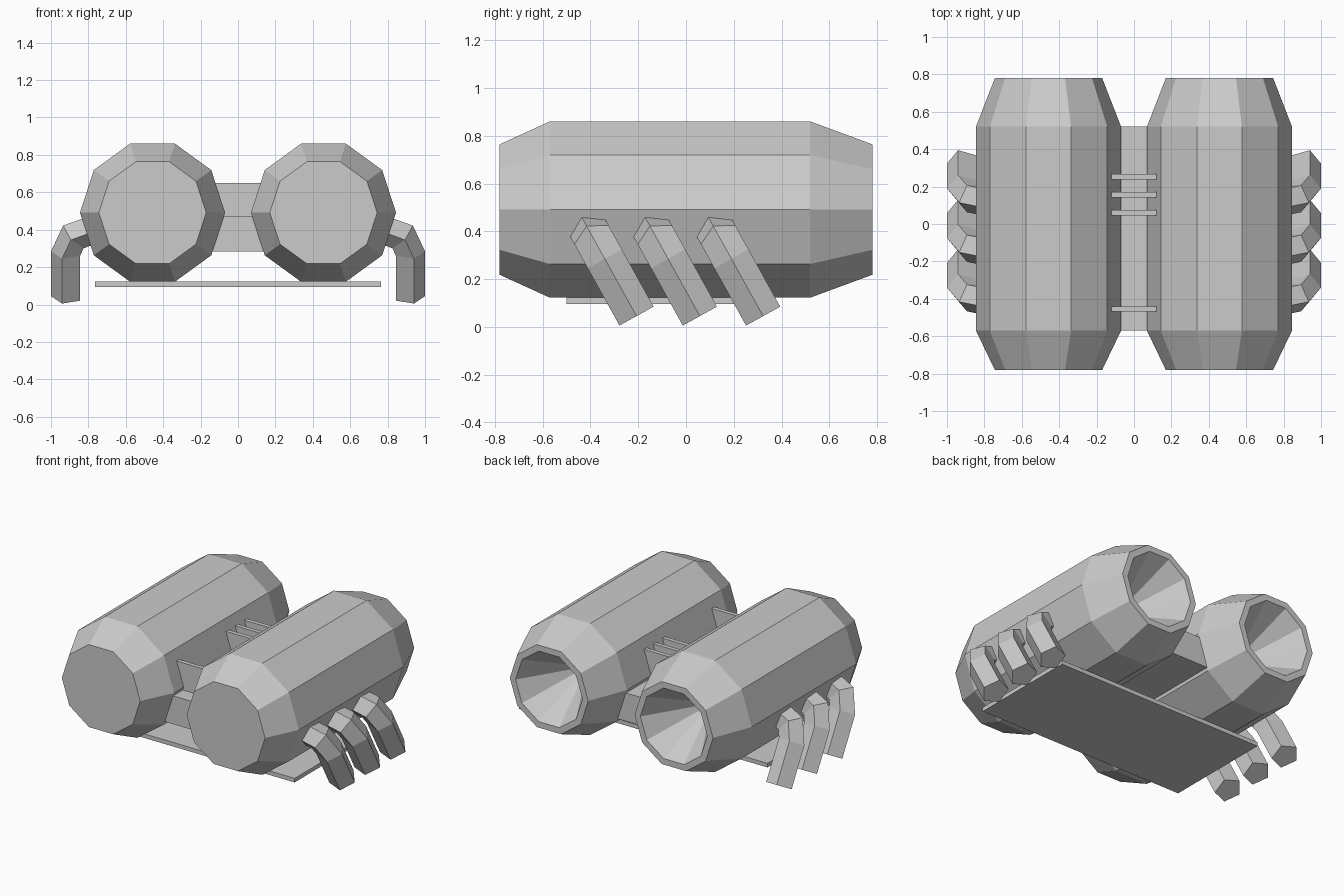
import bpy, bmesh
from math import sin, cos, radians, pi
from mathutils import Vector

if "Cube" in bpy.data.objects:
    bpy.data.objects.remove(bpy.data.objects["Cube"])


def finish(name, bm, mirror=False):
    bmesh.ops.recalc_face_normals(bm, faces=bm.faces)
    me = bpy.data.meshes.new(name)
    bm.to_mesh(me)
    bm.free()
    ob = bpy.data.objects.new(name, me)
    bpy.context.collection.objects.link(ob)
    if mirror:
        ob.modifiers.new("Mirror", 'MIRROR').use_mirror_merge = False
    return ob


def loft(bm, rings, cap_end=True):
    """Skin a list of point rings and cap the ends."""
    vs = [[bm.verts.new(p) for p in ring] for ring in rings]
    n = len(vs[0])
    for a, b in zip(vs, vs[1:]):
        for i in range(n):
            j = (i + 1) % n
            bm.faces.new((a[i], a[j], b[j], b[i]))
    bm.faces.new(vs[0])
    if cap_end:
        bm.faces.new(vs[-1])
    return vs[-1]


def box(name, x, y, z):
    bm = bmesh.new()
    loft(bm, [[(x[0], y[0], h), (x[1], y[0], h), (x[1], y[1], h), (x[0], y[1], h)] for h in z])
    return finish(name, bm)


# Ten-sided barrels with a conical recess at the back
bm = bmesh.new()
profile = [(-.78, .287), (-.57, .388), (.52, .388), (.78, .287), (.78, .245)]
rings = [[(.457 + r * cos(i * pi / 5), y, .491 + r * sin(i * pi / 5)) for i in range(10)]
         for y, r in profile]
rim = loft(bm, rings, cap_end=False)
apex = bm.verts.new((.457, .38, .491))
for i in range(10):
    bm.faces.new((rim[i], rim[(i + 1) % 10], apex))
finish("barrel", bm, mirror=True)

# Bent five-sided pipes, leaning forward in the side view
tilt = radians(29)
up = Vector((0, -sin(tilt), cos(tilt)))
across = Vector((0, cos(tilt), sin(tilt)))
side = Vector((1, 0, 0))
RAD, BEND, RISE = .086, .136, .274
for k in range(3):
    base = Vector((.778, -.207 + .265 * k, .045))
    rings = []
    for u, ang in ((0, 0), (RISE, 0), (RISE, pi / 4), (RISE, pi / 2)):
        out = side * cos(ang) + up * sin(ang)
        c = base + up * u + out * BEND
        rings.append([c + out * RAD * cos(t) + across * RAD * sin(t)
                      for t in (2 * pi * i / 5 for i in range(5))])
    bm = bmesh.new()
    loft(bm, rings)
    finish(f"exhaust_pipe_{k + 1}", bm, mirror=True)

# Central block, upright fins and base plate
box("center_block", (-.16, .16), (-.57, .52), (.283, .47))
for k, y in enumerate((-.455, .06, .157, .253)):
    box(f"fin_{k + 1}", (-.16, .16), (y - .014, y + .014), (.46, .65))
box("base_plate", (-.765, .765), (-.5, .24), (.095, .122))
